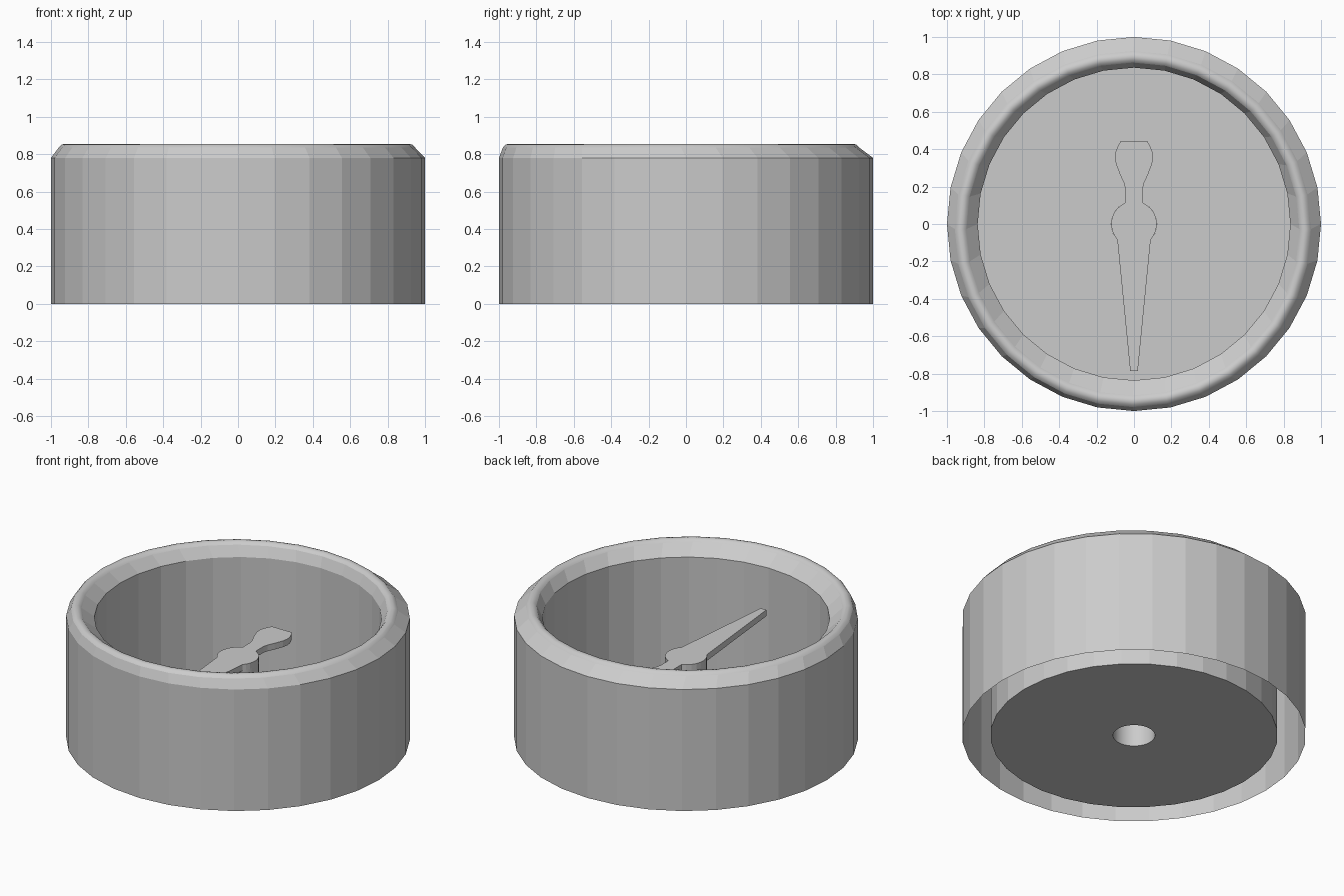
import bpy, bmesh
from math import sin, cos, pi, radians

if "Cube" in bpy.data.objects:
    bpy.data.objects.remove(bpy.data.objects["Cube"])


def make_object(name, bm):
    mesh = bpy.data.meshes.new(name)
    bm.to_mesh(mesh)
    bm.free()
    obj = bpy.data.objects.new(name, mesh)
    bpy.context.collection.objects.link(obj)
    return obj


def ring(bm, r, z, n=32, cx=0.0, cy=0.0):
    return [bm.verts.new((cx + r * cos(2 * pi * i / n), cy + r * sin(2 * pi * i / n), z))
            for i in range(n)]


def bridge(bm, a, b, smooth=False):
    n = len(a)
    for i in range(n):
        j = (i + 1) % n
        bm.faces.new((a[i], a[j], b[j], b[i])).smooth = smooth


# Housing: open-bottomed double wall with a slightly off-centre rounded rim
bm = bmesh.new()
OX, OY = -0.006, -0.027
profile = [(1.0, 0.0, 0), (1.0, 0.78, 0),
           (0.952, 0.836, 1), (0.938, 0.851, 1), (0.92, 0.855, 1),
           (0.903, 0.851, 1), (0.89, 0.838, 1),
           (0.836, 0.775, 0), (0.836, 0.0, 0)]
rings = [ring(bm, r, z, 32, OX * k, OY * k) for r, z, k in profile]
for i in range(len(rings) - 1):
    bridge(bm, rings[i], rings[i + 1], bool(profile[i][2] and profile[i + 1][2]))
make_object("housing", bm)

# Dial plate at the bottom, with a hole under the hub
bm = bmesh.new()
bridge(bm, ring(bm, 0.836, 0.0), ring(bm, 0.122, 0.0))
make_object("dial_plate", bm)

# Hollow hub post carrying the pointer
bm = bmesh.new()
bridge(bm, ring(bm, 0.122, 0.0), ring(bm, 0.122, 0.495), True)
make_object("hub_post", bm)

# Pointer: right half outline from tail to tip, mirrored and extruded
half = [(0.07, 0.445), (0.087, 0.415), (0.099, 0.385), (0.102, 0.355), (0.096, 0.32),
        (0.075, 0.265), (0.055, 0.222), (0.047, 0.19), (0.047, 0.113)]
half += [(0.122 * cos(radians(a)), 0.122 * sin(radians(a)))
         for a in (55, 40, 25, 10, -5, -20, -33, -43)]
half += [(0.02, -0.787)]
outline = half + [(-x, y) for x, y in reversed(half)]
bm = bmesh.new()
face = bm.faces.new([bm.verts.new((x, y, 0.49)) for x, y in outline])
ext = bmesh.ops.extrude_face_region(bm, geom=[face])
bmesh.ops.translate(bm, vec=(0, 0, 0.04),
                    verts=[g for g in ext["geom"] if isinstance(g, bmesh.types.BMVert)])
bmesh.ops.recalc_face_normals(bm, faces=bm.faces[:])
make_object("pointer", bm)
